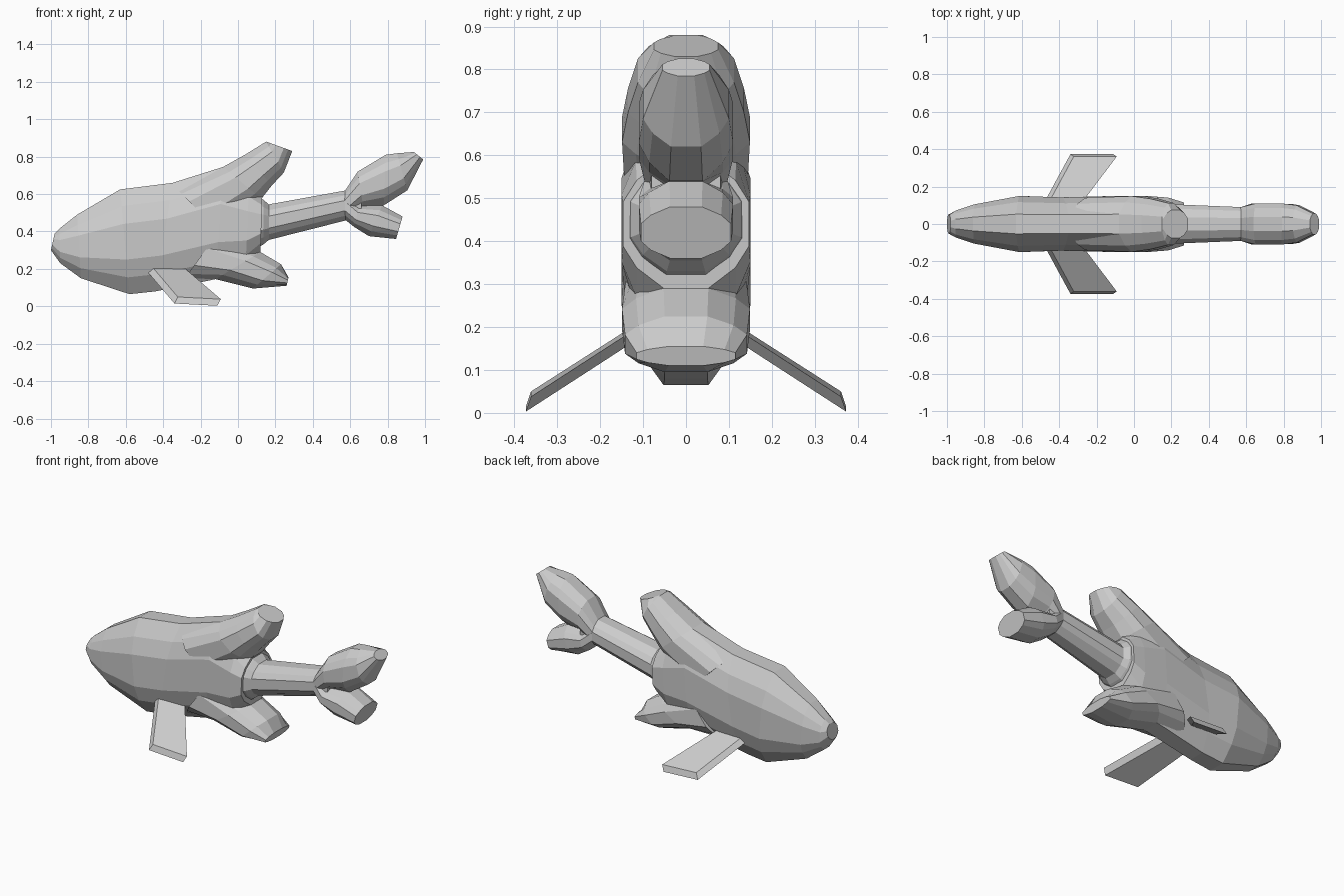
import bpy, bmesh
from mathutils import Vector

if "Cube" in bpy.data.objects:
    bpy.data.objects.remove(bpy.data.objects["Cube"])

# Half cross-section: (fraction from first outline point to second, width factor)
SECTION = [(0, .35), (.16, .78), (.33, 1), (.67, 1), (.84, .78), (1, .35)]


def finish(bm, name):
    bmesh.ops.recalc_face_normals(bm, faces=bm.faces[:])
    me = bpy.data.meshes.new(name)
    bm.to_mesh(me)
    bm.free()
    ob = bpy.data.objects.new(name, me)
    bpy.context.collection.objects.link(ob)
    return ob


def loft(name, stations):
    """Each station: two side-outline points (x, z), (x, z) and a half width."""
    bm = bmesh.new()
    rings = []
    for (ax, az), (bx, bz), w in stations:
        half = [(ax + (bx - ax) * t, w * f, az + (bz - az) * t) for t, f in SECTION]
        full = half + [(x, -y, z) for x, y, z in reversed(half)]
        rings.append([bm.verts.new(p) for p in full])
    n = len(rings[0])
    for a, b in zip(rings, rings[1:]):
        for i in range(n):
            j = (i + 1) % n
            bm.faces.new((a[i], a[j], b[j], b[i]))
    bm.faces.new(rings[0])
    bm.faces.new(rings[-1])
    return finish(bm, name)


# Main body, nose to rear
loft("body", [
    ((-.98, .39), (-1, .30), .05),
    ((-.955, .415), (-.95, .23), .072),
    ((-.86, .49), (-.84, .15), .105),
    ((-.63, .625), (-.58, .065), .15),
    ((-.35, .66), (-.44, .08), .142),
    ((-.08, .745), (-.12, .145), .15),
    ((.06, .66), (.04, .20), .15),
    ((.13, .59), (.12, .29), .147),
])

# Back fin sweeping up from the body
loft("dorsal_fin", [
    ((-.34, .64), (-.1, .40), .14),
    ((-.08, .745), (.125, .575), .149),
    ((.04, .812), (.18, .645), .135),
    ((.15, .88), (.245, .715), .112),
    ((.155, .879), (.29, .83), .075),
])

# Rear belly fin
loft("belly_fin", [
    ((-.30, .13), (-.1, .40), .14),
    ((-.12, .145), (.12, .29), .149),
    ((.08, .095), (.23, .225), .142),
    ((.26, .11), (.27, .155), .115),
])

# Tail stalk with flared socket
loft("tail_stalk", [
    ((.10, .59), (.10, .31), .135),
    ((.135, .57), (.135, .33), .128),
    ((.165, .545), (.165, .355), .107),
    ((.58, .62), (.58, .46), .09),
    ((.66, .60), (.66, .48), .08),
])

# Tail flukes
loft("upper_fluke", [
    ((.57, .615), (.57, .465), .09),
    ((.64, .72), (.67, .53), .11),
    ((.79, .81), (.78, .54), .11),
    ((.85, .818), (.905, .62), .10),
    ((.94, .825), (.99, .785), .055),
])
loft("lower_fluke", [
    ((.57, .61), (.57, .465), .09),
    ((.65, .54), (.62, .425), .11),
    ((.77, .54), (.70, .375), .11),
    ((.88, .48), (.845, .36), .105),
])

# Side flippers: thin slanted plates, mirrored
for side, name in ((-1, "flipper_right"), (1, "flipper_left")):
    bm = bmesh.new()
    outline = [(-.48, .115, .18), (-.305, .115, .17), (-.11, .373, .003), (-.34, .373, .015)]
    thick = Vector((.018, -.012, .035))
    for off in (Vector(), thick):
        for p in outline:
            x, y, z = Vector(p) + off
            bm.verts.new((x, y * side, z))
    bm.verts.ensure_lookup_table()
    v = bm.verts
    bm.faces.new(v[0:4])
    bm.faces.new(v[4:8])
    for i in range(4):
        j = (i + 1) % 4
        bm.faces.new((v[i], v[j], v[j + 4], v[i + 4]))
    finish(bm, name)
